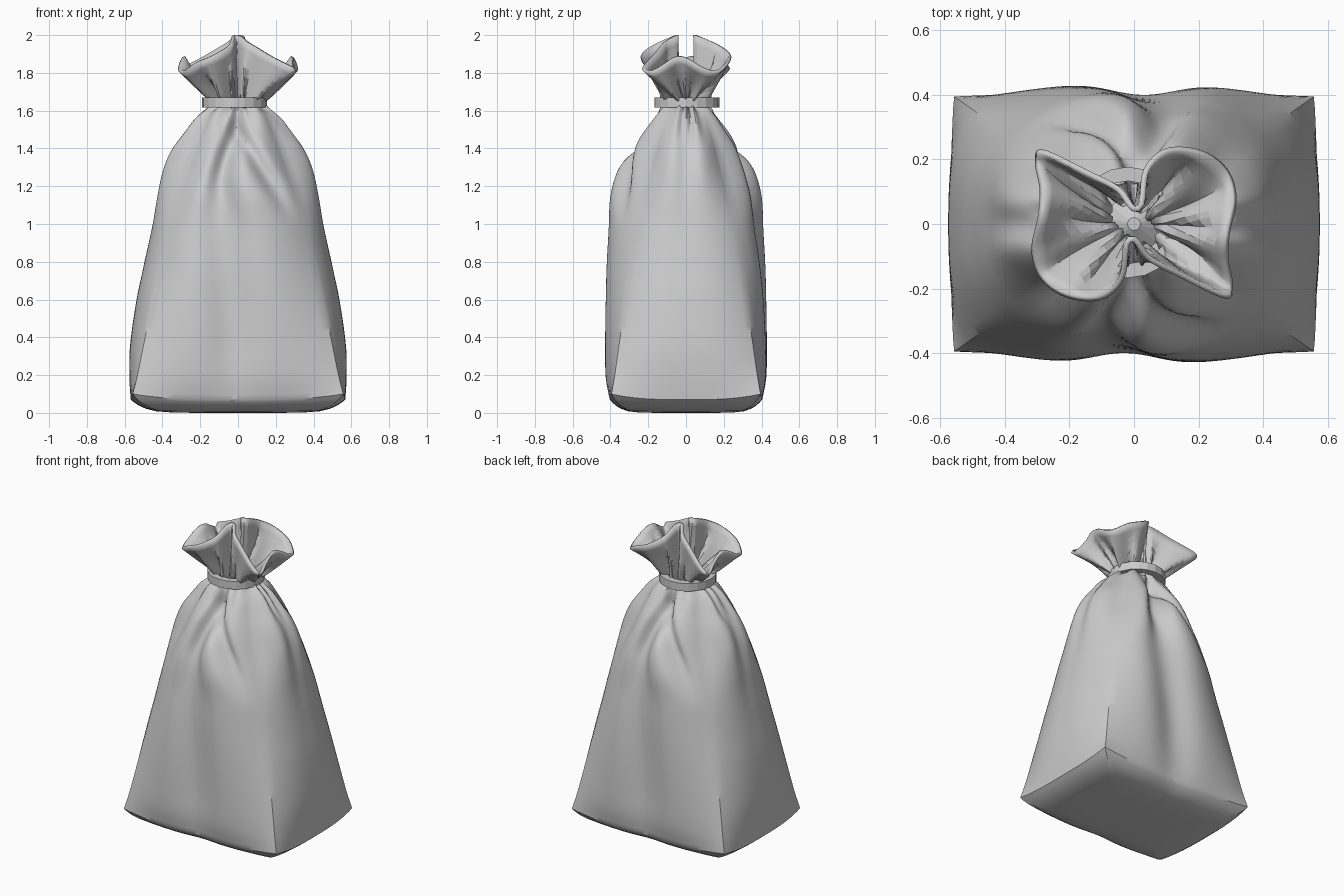
import bpy, math, random
from mathutils import Vector

if "Cube" in bpy.data.objects:
    bpy.data.objects.remove(bpy.data.objects["Cube"])

random.seed(4)
N = 144          # vertices around the cloth
NECK = 1.64      # height where the cord gathers the cloth

# body profile: z, half width, half depth, corner scale, front fold, side fold
BODY = [(.10, .568, .405, 1, .015, 0), (.20, .575, .43, .955, .03, 0),
        (.35, .572, .437, .90, .045, 0), (.60, .537, .437, .81, .055, 0),
        (.80, .495, .432, .735, .06, 0), (1.0, .455, .42, .66, .07, .005),
        (1.15, .435, .405, .58, .085, .015), (1.30, .41, .36, .48, .10, .03),
        (1.40, .37, .31, .415, .10, .035), (1.50, .30, .245, .345, .085, .035),
        (1.56, .25, .20, .30, .06, .025), (1.61, .18, .155, .24, .02, .01),
        (NECK, .14, .135, .20, 0, 0)]

# half of the rim; the other half is the same turned by 180 degrees
RIM = [(-.01, -.055, 2.0), (.045, -.115, 1.965), (.15, -.17, 1.90), (.285, -.232, 1.825),
       (.307, -.19, 1.80), (.293, -.11, 1.84), (.297, -.03, 1.88), (.318, .08, 1.82),
       (.29, .17, 1.80), (.21, .228, 1.85), (.10, .235, 1.90), (.03, .17, 1.95)]
RIM = [Vector(p) for p in RIM] + [Vector((-x, -y, z)) for x, y, z in RIM]


def profile(z):
    # smooth curve through the table rows
    i = max(0, min(len(BODY) - 2, sum(r[0] <= z for r in BODY) - 1))
    rows = [BODY[max(0, min(len(BODY) - 1, i + k))] for k in (-1, 0, 1, 2)]
    a, b, c, d = rows
    h = c[0] - b[0]
    f = (z - b[0]) / h
    out = []
    for n in range(1, 6):
        m0 = (c[n] - a[n]) / (c[0] - a[0]) * h
        m1 = (d[n] - b[n]) / (d[0] - b[0]) * h
        out.append((2 * f**3 - 3 * f**2 + 1) * b[n] + (f**3 - 2 * f**2 + f) * m0
                   + (3 * f**2 - 2 * f**3) * c[n] + (f**3 - f**2) * m1)
    return out


def smooth(a, b, x):
    f = max(0, min(1, (x - a) / (b - a)))
    return f * f * (3 - 2 * f)


def gauss(x, w):
    return math.exp(-(x / w) ** 2)


def rim_point(t):
    # closed smooth curve through the rim points
    i = int(t * 24)
    f = t * 24 - i
    a, b, c, d = (RIM[(i + k) % 24] for k in (-1, 0, 1, 2))
    return .5 * (2 * b + (c - a) * f + (2 * a - 5 * b + 4 * c - d) * f * f
                 + (3 * b - a - 3 * c + d) * f ** 3)


phase = [random.uniform(-.5, .5) for _ in range(3)]


def pleat(a):
    wob = .5 * math.sin(3 * a + phase[0]) + .4 * math.sin(5 * a + phase[1])
    return (.5 - .5 * math.cos(14 * a + wob)) * (.8 + .2 * math.sin(2 * a + phase[2]))


def body_point(t, z):
    a = -math.pi / 2 + 2 * math.pi * t
    c, s = math.cos(a), math.sin(a)
    hx, hy, k, fold, side = profile(z)
    cx, cy = .558 * k, .395 * k
    m = max(abs(c), abs(s))
    u, v = c / m, s / m
    if abs(s) >= abs(c) - 1e-6:      # bulging front and back panels
        w = math.tan(math.atan(u) * .999)
        x, y = w * cx, v * (cy + (hy - cy) * (1 - abs(u) ** 2.6))
        f = 1 if s < 0 else -1
        edge = smooth(1, .7, abs(u))
        mid = -.09 * smooth(1.6, 1.2, z) + .06 * smooth(1.15, .3, z)
        dent = fold * gauss(x * f - mid, .13 if z < .9 else .13 - .07 * smooth(.9, 1.3, z))
        fold2 = smooth(.95, 1.3, z) * smooth(1.58, 1.42, z)
        dent += .06 * gauss(x * f - (1.5 - z) * .6, .05) * fold2
        y += f * dent * edge
    else:                            # bulging side panels
        x, y = u * (cx + (hx - cx) * (1 - abs(v) ** 2.6)), v * cy
        x -= math.copysign(side * gauss(y, .06), c)
    # base edge sags between corners
    sag = .03 * (1 - min(abs(u), abs(v)) ** 3) * smooth(.3, .1, z)
    # gathers below the cord
    r = 1 - pleat(a) * (.12 * smooth(1.40, 1.58, z) + .55 * smooth(1.60, NECK, z))
    return Vector((x * r, y * r, z - sag))


def loft(name, rings, cap):
    verts = [p for r in rings for p in r]
    faces = [(i * N + j, i * N + (j + 1) % N, (i + 1) * N + (j + 1) % N, (i + 1) * N + j)
             for i in range(len(rings) - 1) for j in range(N)]
    if cap:
        faces.append(tuple(reversed(range(N))))
    me = bpy.data.meshes.new(name)
    me.from_pydata(verts, [], faces)
    ob = bpy.data.objects.new(name, me)
    bpy.context.collection.objects.link(ob)
    return ob


def shade(ob, deg):
    bpy.ops.object.select_all(action='DESELECT')
    ob.select_set(True)
    bpy.context.view_layer.objects.active = ob
    bpy.ops.object.shade_smooth_by_angle(angle=math.radians(deg))


# sack body: pillow-like base with a crisp edge, then the folded panels
edge = [body_point(j / N, .10) for j in range(N)]
rings = [[Vector((p.x * sc, p.y * sc, p.z * h)) for p in edge]
         for sc, h in ((.3, 0), (.6, .02), (.76, .12), (.86, .32), (.93, .58), (.97, .8))]
STEPS = 60
for i in range(STEPS + 1):
    z = .10 + (NECK - .10) * i / STEPS
    rings.append([body_point(j / N, z) for j in range(N)])
body = loft("sack_body", rings, True)
shade(body, 33)

# ruffle: flares from the gathered neck to the wavy rim
rings = []
for i in range(8):
    s = i / 7
    ring = []
    for j in range(N):
        p, q = body_point(j / N, NECK), rim_point(j / N)
        f = s ** .9
        r = 1 - .5 * pleat(-math.pi / 2 + 2 * math.pi * j / N) * s * (1 - s) ** 2
        ring.append(Vector((r * (p.x + (q.x - p.x) * f), r * (p.y + (q.y - p.y) * f),
                            p.z + (q.z - p.z) * s)))
    rings.append(ring)
ruffle = loft("sack_ruffle", rings, False)
mod = ruffle.modifiers.new("cloth_thickness", 'SOLIDIFY')
mod.thickness = .018
mod.offset = -1
shade(ruffle, 12)

# gathered cloth closing the inside of the neck
bpy.ops.mesh.primitive_cone_add(vertices=14, radius1=.09, radius2=.02, depth=.05,
                                location=(0, 0, NECK))
bpy.context.object.name = "neck_plug"

# cord band around the neck
SIDES = 20
verts, faces = [], []
for r, z in ((.172, 1.618), (.172, 1.67), (.128, 1.67), (.128, 1.618)):
    for j in range(SIDES):
        a = 2 * math.pi * j / SIDES
        verts.append((-.018 + r * math.cos(a), .005 + r * math.sin(a), z))
for i in range(4):
    for j in range(SIDES):
        k, n = (i + 1) % 4, (j + 1) % SIDES
        faces.append((i * SIDES + j, i * SIDES + n, k * SIDES + n, k * SIDES + j))
me = bpy.data.meshes.new("cord_band")
me.from_pydata(verts, [], faces)
cord = bpy.data.objects.new("cord_band", me)
bpy.context.collection.objects.link(cord)
shade(cord, 15)
